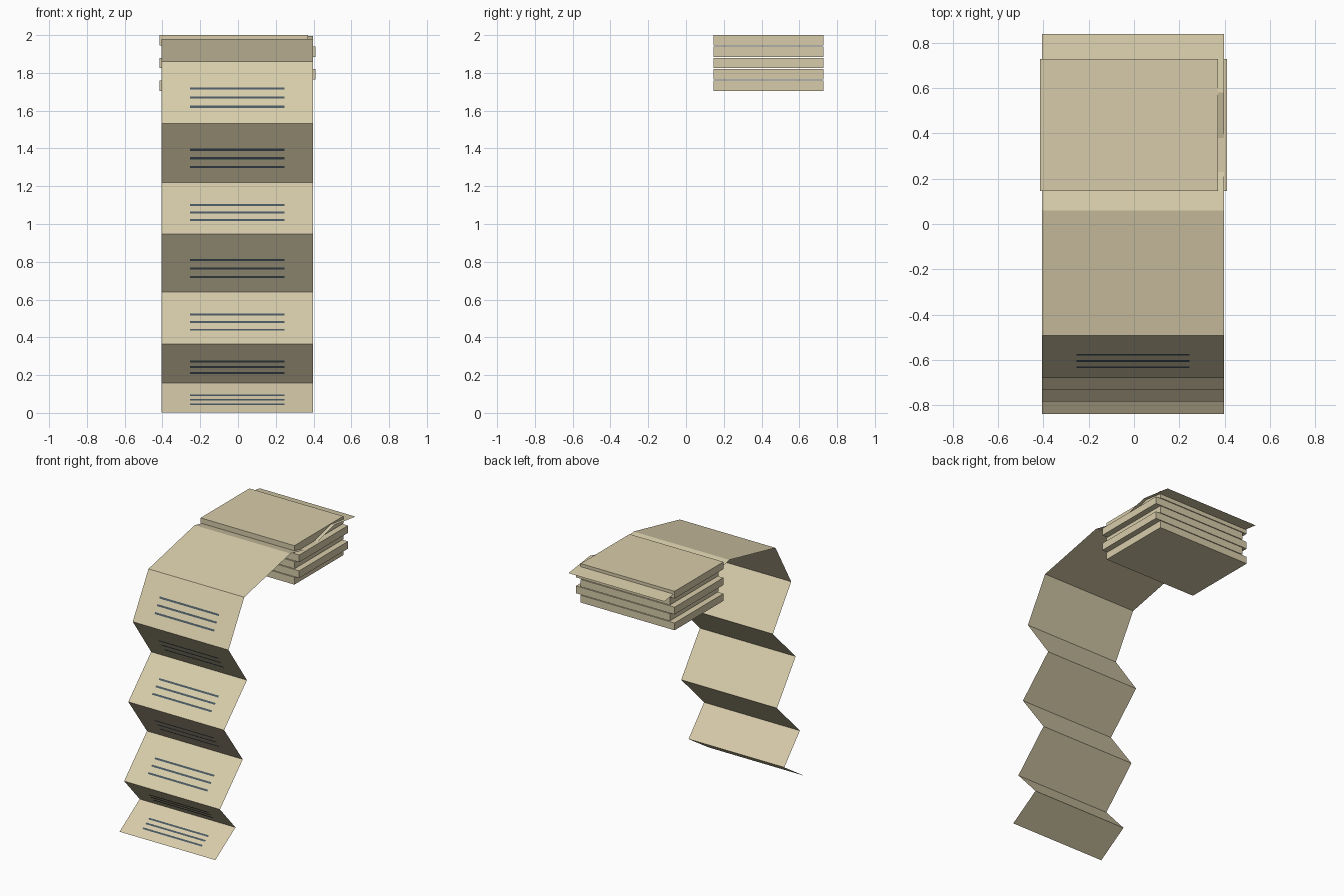
import bpy, bmesh
from mathutils import Vector

if "Cube" in bpy.data.objects:
    bpy.data.objects.remove(bpy.data.objects["Cube"])

def material(name, rgb):
    m = bpy.data.materials.new(name)
    m.diffuse_color = (*rgb, 1)
    m.use_nodes = True
    m.node_tree.nodes["Principled BSDF"].inputs["Base Color"].default_value = m.diffuse_color
    return m

paper = material("paper", (0.68, 0.60, 0.40))
ink = material("ink", (0.07, 0.10, 0.12))

def finish(name, bm, mat):
    me = bpy.data.meshes.new(name)
    bm.to_mesh(me)
    bm.free()
    me.materials.append(mat)
    ob = bpy.data.objects.new(name, me)
    bpy.context.collection.objects.link(ob)
    return ob

def strip(bm, pts, x0, x1):
    """Ribbon of quads following (y, z) points, facing the front/top."""
    rows = [(bm.verts.new((x0, y, z)), bm.verts.new((x1, y, z))) for y, z in pts]
    for a, b in zip(rows, rows[1:]):
        bm.faces.new((a[0], a[1], b[1], b[0]))

# Fan-folded sheet hanging off the stack
path = [(-0.838, 0.003), (-0.597, 0.158), (-0.783, 0.365), (-0.51, 0.64),
        (-0.733, 0.946), (-0.46, 1.22), (-0.68, 1.532), (-0.492, 1.86),
        (0.06, 1.98), (0.23, 1.942), (0.38, 1.942), (0.58, 1.996), (0.838, 1.962)]
bm = bmesh.new()
strip(bm, path, -0.405, 0.397)
finish("folded_sheet", bm, paper)

# Three printed rules on the front of each of the seven hanging panels
bm = bmesh.new()
for p, q in zip(path[:7], path[1:8]):
    a, b = Vector(p), Vector(q)
    d = (b - a).normalized()
    n = Vector((-d.y, d.x))
    for f in (0.265, 0.415, 0.56):
        c = a.lerp(b, f) + n * 0.003
        strip(bm, [c - d * 0.007, c + d * 0.007], -0.253, 0.245)
finish("printed_rules", bm, ink)

# Stack of slabs alternately shifted left and right
for i in range(5):
    x0 = -0.415 if i % 2 == 0 else -0.375
    z0 = 1.705 + i * 0.06
    bm = bmesh.new()
    bmesh.ops.create_cube(bm, size=1)
    bmesh.ops.scale(bm, vec=(0.786, 0.584, 0.055), verts=bm.verts)
    bmesh.ops.translate(bm, vec=(x0 + 0.393, 0.437, z0 + 0.0275), verts=bm.verts)
    finish(f"stack_slab_{i + 1}", bm, paper)
